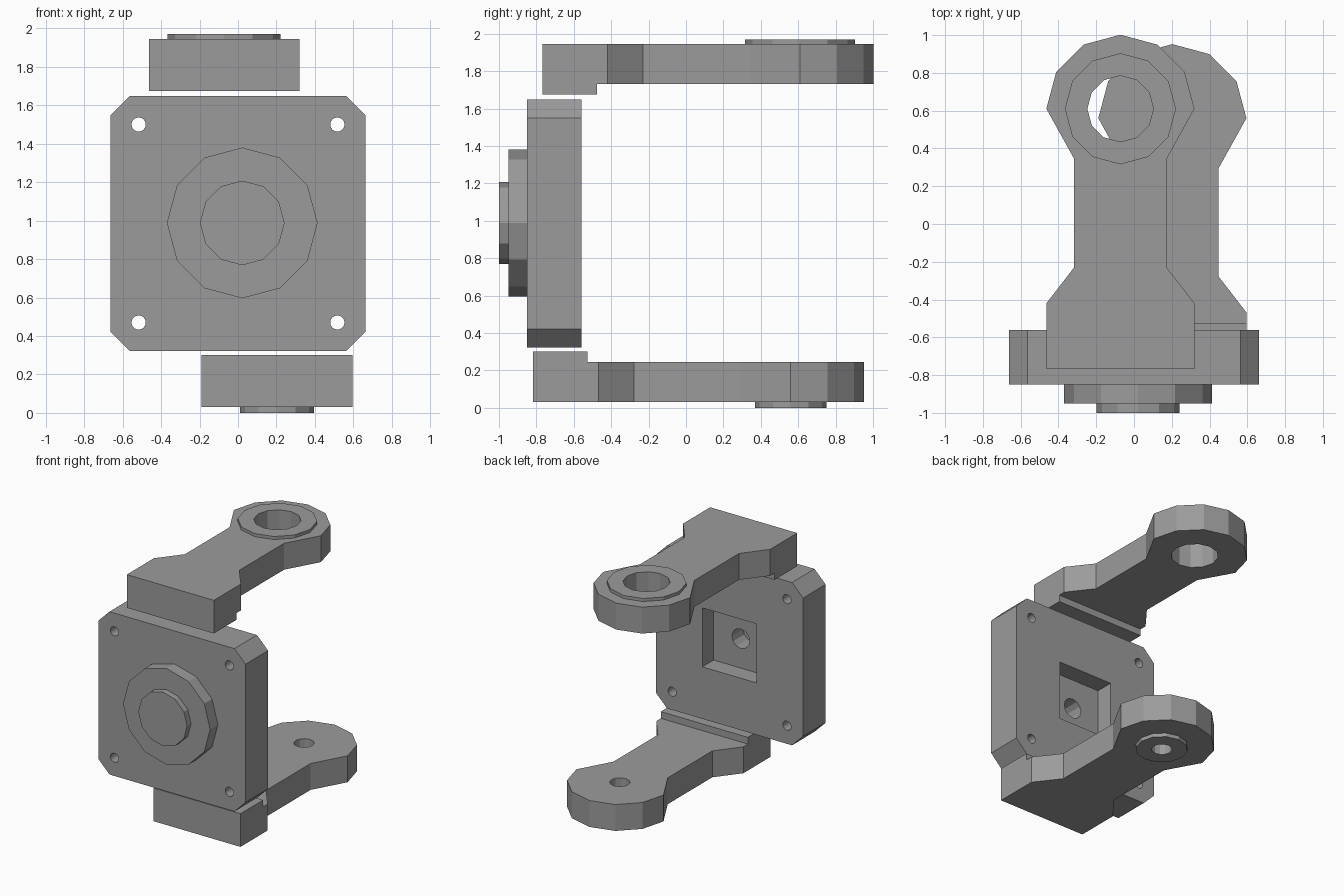
import bpy
import bmesh
from math import cos, sin, tau

default_cube = bpy.data.objects.get("Cube")
if default_cube:
    bpy.data.objects.remove(default_cube, do_unlink=True)

grey = bpy.data.materials.new("matte grey")
grey.use_nodes = True
colour = (0.33, 0.33, 0.33, 1)
grey.diffuse_color = colour
grey.node_tree.nodes["Principled BSDF"].inputs["Base Color"].default_value = colour


def prism(name, outline, axis, low, high):
    """Extrude a flat outline along y (outline in x, z) or z (outline in x, y)."""
    bm = bmesh.new()
    verts = [bm.verts.new((a, low, b) if axis == "y" else (a, b, low)) for a, b in outline]
    base = bm.faces.new(verts)
    top = bmesh.ops.extrude_face_region(bm, geom=[base])["geom"]
    step = (0, high - low, 0) if axis == "y" else (0, 0, high - low)
    bmesh.ops.translate(bm, vec=step, verts=[v for v in top if isinstance(v, bmesh.types.BMVert)])
    bmesh.ops.recalc_face_normals(bm, faces=bm.faces)
    mesh = bpy.data.meshes.new(name)
    bm.to_mesh(mesh)
    bm.free()
    mesh.materials.append(grey)
    obj = bpy.data.objects.new(name, mesh)
    bpy.context.collection.objects.link(obj)
    return obj


def ring(cx, cy, radius, sides=12):
    return [(cx + radius * cos(tau * i / sides), cy + radius * sin(tau * i / sides))
            for i in range(sides)]


def rect(x0, x1, y0, y1):
    return [(x0, y0), (x1, y0), (x1, y1), (x0, y1)]


def combine(target, tool, operation):
    """Apply a boolean and discard the tool object."""
    mod = target.modifiers.new(operation.title(), "BOOLEAN")
    mod.operation = operation
    mod.solver = "EXACT"
    mod.object = tool
    bpy.context.view_layer.update()
    graph = bpy.context.evaluated_depsgraph_get()
    mesh = bpy.data.meshes.new_from_object(target.evaluated_get(graph))
    target.modifiers.clear()
    target.data = mesh
    bpy.data.objects.remove(tool, do_unlink=True)


# Mounting plate with cut corners
half, cut, mid = 0.663, 0.1, 0.985
inner = half - cut
outline = [(-inner, -half), (inner, -half), (half, -inner), (half, inner),
           (inner, half), (-inner, half), (-half, inner), (-half, -inner)]
plate = prism("mounting_plate", [(x, mid + z) for x, z in outline], "y", -0.85, -0.56)

# Corner screw holes
for sx in (-1, 1):
    for sz in (-1, 1):
        hole = prism("screw_hole", ring(sx * 0.517, mid + sz * 0.515, 0.037, 16), "y", -1, 0)
        combine(plate, hole, "DIFFERENCE")

# Square pocket in the back, with a shaft hole in its floor
pocket = prism("pocket", rect(-0.245, 0.245, mid - 0.24, mid + 0.24), "y", -0.705, -0.4)
combine(plate, pocket, "DIFFERENCE")
combine(plate, prism("shaft_hole", ring(0, mid, 0.08), "y", -0.849, -0.4), "DIFFERENCE")

# Stepped front hub
prism("front_hub", ring(0.022, mid + 0.003, 0.392), "y", -0.95, -0.85)
prism("front_hub_cap", ring(0.022, mid + 0.003, 0.22), "y", -1.0, -0.95)


def arm(name, cx, front, shift, eye_y, z_range, pad, boss, hole_radius):
    """Waisted arm with a round eye, a raised heel pad and a boss around the hole."""
    wide, waist = 0.392, 0.245
    eye = ring(cx, eye_y, wide)[:7]
    shape = [(cx - waist, eye_y - 0.265), (cx - waist, shift), (cx - wide, shift - 0.19),
             (cx - wide, front), (cx + wide, front), (cx + wide, shift - 0.19),
             (cx + waist, shift), (cx + waist, eye_y - 0.265)]
    body = prism(name, eye + shape, "z", *z_range)
    pad_outline = rect(cx - wide, cx + wide, front, front + 0.292)
    combine(body, prism("pad", pad_outline, "z", *pad), "UNION")
    boss_radius, low, high = boss
    combine(body, prism("boss", ring(cx, eye_y, boss_radius), "z", low, high), "UNION")
    combine(body, prism("bore", ring(cx, eye_y, hole_radius), "z", -1, 3), "DIFFERENCE")


# Upper and lower arms
arm("upper_arm", -0.072, -0.768, -0.23, 0.61, (1.73, 1.945),
    (1.675, 1.8), (0.294, 1.9, 1.97), 0.175)
arm("lower_arm", 0.203, -0.818, -0.278, 0.56, (0.03, 0.245),
    (0.1, 0.3), (0.192, 0, 0.1), 0.076)
